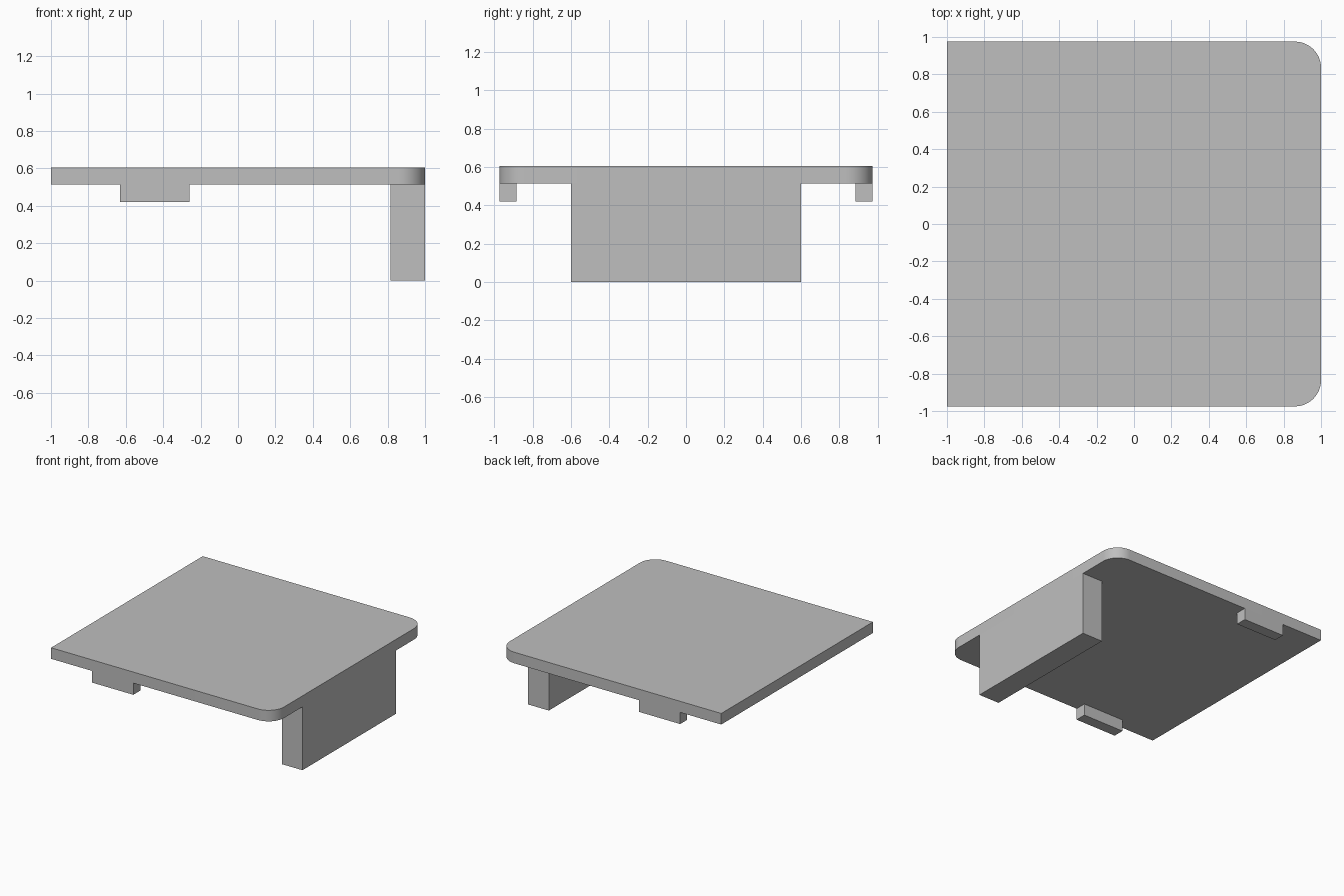
import bpy
import bmesh
from mathutils import Vector

cube = bpy.data.objects.get("Cube")
if cube:
    bpy.data.objects.remove(cube, do_unlink=True)

GREY = (0.52, 0.52, 0.52, 1)
grey = bpy.data.materials.new("plain grey")
grey.use_nodes = True
grey.diffuse_color = GREY
grey.node_tree.nodes["Principled BSDF"].inputs["Base Color"].default_value = GREY

HALF_Y = 0.975
UNDERSIDE, TOP = 0.515, 0.605


def box(name, low, high, corner_radius=0):
    """Box between two corners; the radius rounds its upright edges on the +x side."""
    low, high = Vector(low), Vector(high)
    size, middle = high - low, (low + high) / 2
    bm = bmesh.new()
    bmesh.ops.create_cube(bm, size=1)
    for v in bm.verts:
        v.co = v.co * size + middle
    if corner_radius:
        upright = [e for e in bm.edges
                   if all(v.co.x > middle.x for v in e.verts)
                   and abs(e.verts[0].co.z - e.verts[1].co.z) > size.z / 2]
        bmesh.ops.bevel(bm, geom=upright, offset=corner_radius,
                        segments=16, profile=0.5, affect='EDGES')
    mesh = bpy.data.meshes.new(name)
    bm.to_mesh(mesh)
    bm.free()
    mesh.materials.append(grey)
    obj = bpy.data.objects.new(name, mesh)
    bpy.context.collection.objects.link(obj)
    return obj


# Flat top with two rounded corners
plate = box("top_plate", (-1, -HALF_Y, UNDERSIDE), (1, HALF_Y, TOP), 0.14)
bpy.ops.object.select_all(action='DESELECT')
plate.select_set(True)
bpy.context.view_layer.objects.active = plate
bpy.ops.object.shade_smooth_by_angle(angle=0.5)

# Wide leg, flush with the rounded end
box("end_leg", (0.815, -0.6, 0), (1, 0.6, UNDERSIDE))

# Small tabs under the two long edges
for name, y in (("front_tab", -HALF_Y), ("back_tab", HALF_Y - 0.09)):
    box(name, (-0.63, y, 0.42), (-0.26, y + 0.09, UNDERSIDE))
